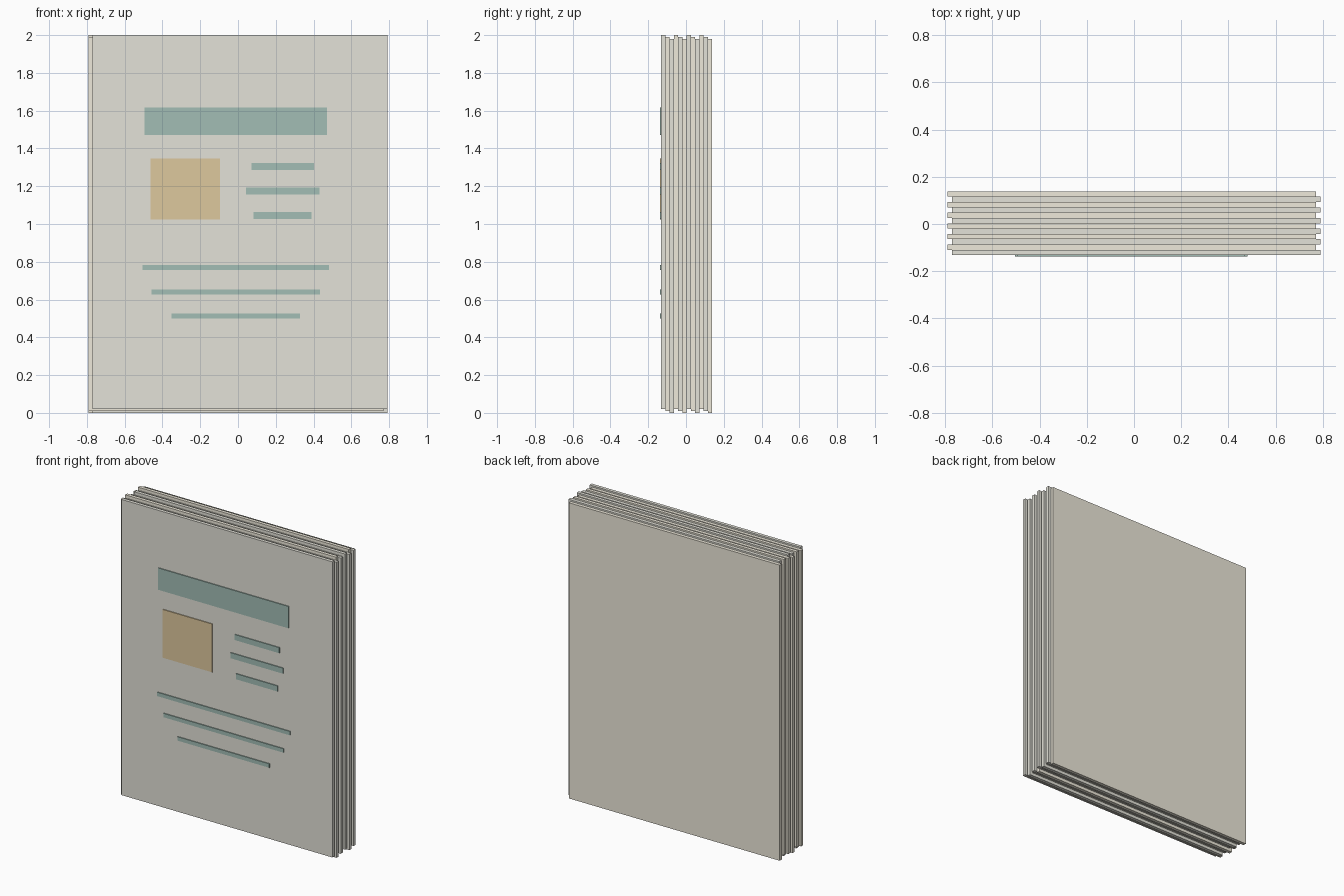
import bpy, bmesh

if "Cube" in bpy.data.objects:
    bpy.data.objects.remove(bpy.data.objects["Cube"])


def material(name, rgb):
    m = bpy.data.materials.new(name)
    m.diffuse_color = (*rgb, 1)
    m.use_nodes = True
    m.node_tree.nodes["Principled BSDF"].inputs["Base Color"].default_value = m.diffuse_color
    return m


def box(name, x, y, z, mat):
    """Box between (min, max) pairs on each axis."""
    bm = bmesh.new()
    bmesh.ops.create_cube(bm, size=1)
    for v in bm.verts:
        v.co = [r[0] if c < 0 else r[1] for c, r in zip(v.co, (x, y, z))]
    me = bpy.data.meshes.new(name)
    bm.to_mesh(me)
    bm.free()
    me.materials.append(mat)
    ob = bpy.data.objects.new(name, me)
    bpy.context.collection.objects.link(ob)
    return ob


light = material("paper_light", (0.86, 0.82, 0.71))
dark = material("paper_dark", (0.77, 0.76, 0.69))
teal = material("ink_teal", (0.36, 0.51, 0.46))
orange = material("ink_orange", (0.73, 0.58, 0.34))

# Loose stack of sheets, counted from the back, each nudged a little
count, back, pitch = 12, 0.138, 0.0225
for i in range(count):
    dx = 0.01 if i % 2 else -0.01
    dz = 0.01 * (i % 3)
    y1 = back - i * pitch
    box(f"sheet_{i + 1}", (dx - 0.781, dx + 0.781), (y1 - pitch, y1),
        (dz, dz + 1.98), dark if i % 2 else light)

# Raised printed blocks on the front sheet: x min, x max, z min, z max
front = back - count * pitch
prints = [
    ("heading_bar", -0.495, 0.471, 1.471, 1.617, teal),
    ("picture_block", -0.463, -0.095, 1.025, 1.348, orange),
    ("side_line_1", 0.071, 0.402, 1.286, 1.323, teal),
    ("side_line_2", 0.042, 0.431, 1.156, 1.193, teal),
    ("side_line_3", 0.083, 0.389, 1.026, 1.063, teal),
    ("body_line_1", -0.505, 0.481, 0.757, 0.783, teal),
    ("body_line_2", -0.457, 0.434, 0.628, 0.654, teal),
    ("body_line_3", -0.352, 0.328, 0.499, 0.525, teal),
]
for name, x0, x1, z0, z1, mat in prints:
    box(name, (x0, x1), (front - 0.006, front + 0.004), (z0, z1), mat)
